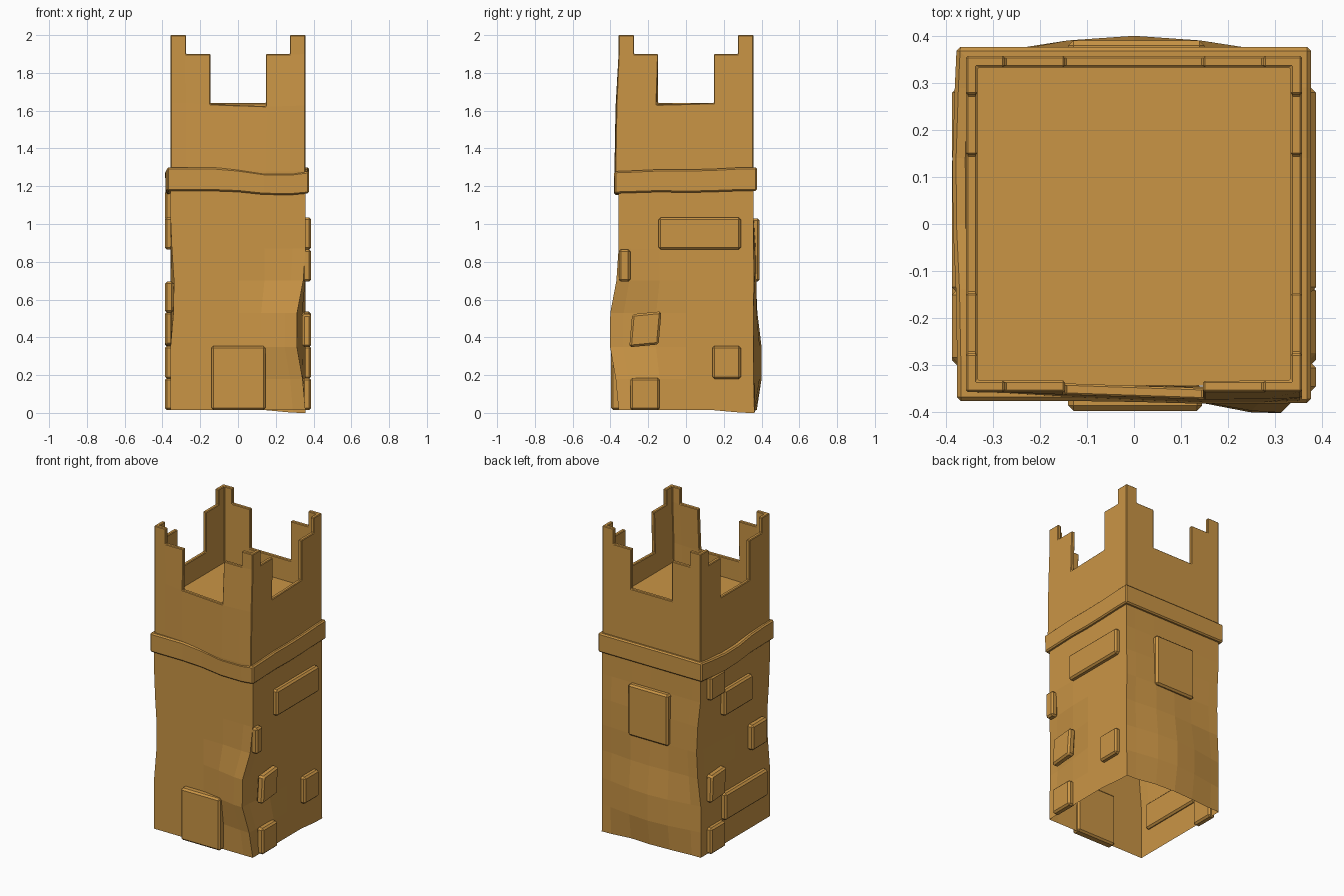
import bpy, bmesh
from mathutils import Vector, Matrix

if "Cube" in bpy.data.objects:
    bpy.data.objects.remove(bpy.data.objects["Cube"])

# Sandstone, the only colour
stone = bpy.data.materials.new("sandstone")
stone.use_nodes = True
colour = (0.59, 0.30, 0.06, 1)
stone.diffuse_color = colour
stone.node_tree.nodes["Principled BSDF"].inputs["Base Color"].default_value = colour


def finish(name, bm, thickness=0, bevel=0):
    mesh = bpy.data.meshes.new(name)
    bm.to_mesh(mesh)
    bm.free()
    mesh.materials.append(stone)
    obj = bpy.data.objects.new(name, mesh)
    bpy.context.scene.collection.objects.link(obj)
    if thickness:
        mod = obj.modifiers.new("thickness", 'SOLIDIFY')
        mod.thickness = thickness
        mod.offset = -1
        mod.use_even_offset = True
    if bevel:
        mod = obj.modifiers.new("worn_edges", 'BEVEL')
        mod.width = bevel
        mod.segments = 1
        mod.limit_method = 'ANGLE'
        mod.angle_limit = 0.8
    return obj


def square_ring(half, cuts, levels):
    """Four-sided sheet of quads, open at top and bottom."""
    bm = bmesh.new()
    outline = []
    for quarter in range(4):
        turn = Matrix.Rotation(quarter * 1.5707963, 3, 'Z')
        outline += [turn @ Vector((u, -half, 0)) for u in [-half] + cuts]
    rows = [[bm.verts.new(p + Vector((0, 0, z))) for p in outline] for z in levels]
    n = len(outline)
    for low, high in zip(rows, rows[1:]):
        for i in range(n):
            j = (i + 1) % n
            bm.faces.new((low[i], low[j], high[j], high[i]))
    return bm


def dent(bm, centre, push, radius):
    """Push vertices near a point, fading out with distance."""
    centre, push = Vector(centre), Vector(push)
    for v in bm.verts:
        fade = max(0, 1 - (v.co - centre).length / radius)
        v.co += push * min(1, fade * 1.4)


# Weathered lower wall, open underneath
wall = square_ring(0.357, [-0.29, -0.14, 0, 0.14, 0.29],
                   [0.015, 0.18, 0.35, 0.53, 0.7, 0.87, 1.03, 1.2])
dent(wall, (0.357, -0.357, 0.43), (-0.045, -0.045, 0), 0.33)
dent(wall, (0, 0.357, 0.27), (0, 0.043, 0), 0.36)
dent(wall, (0.1, 0.357, 0.75), (0, 0.015, 0), 0.3)
dent(wall, (-0.357, 0.357, 0.7), (0.022, 0.012, 0), 0.35)
dent(wall, (-0.357, -0.357, 0.65), (0.018, 0, 0), 0.3)
dent(wall, (0.357, 0.357, 0.01), (0, 0.005, -0.015), 0.2)
finish("lower_wall", wall)

# String course with a sagging upper edge
band = square_ring(0.376, [-0.29, -0.14, 0, 0.14, 0.29], [1.175, 1.3])
dent(band, (0.22, -0.376, 1.32), (0, -0.006, -0.032), 0.3)
dent(band, (-0.376, 0.1, 1.32), (-0.01, 0, -0.022), 0.3)
dent(band, (0.376, 0, 1.32), (0, 0, -0.012), 0.3)
finish("string_course", band, 0.035, 0.008)

# Upper wall with stepped battlements
parapet = square_ring(0.357, [-0.275, -0.147, 0.147, 0.275], [1.2, 1.3, 1.64, 1.9, 2.0])
gaps = []
for f in parapet.faces:
    c = f.calc_center_median()
    along = min(abs(c.x), abs(c.y))
    if (c.z > 1.64 and along < 0.147) or (c.z > 1.9 and along < 0.275):
        gaps.append(f)
bmesh.ops.delete(parapet, geom=gaps, context='FACES')
dent(parapet, (0.18, -0.357, 1.4), (0, -0.022, -0.022), 0.5)
finish("battlements", parapet, 0.024, 0.004)

# Roof floor inside the battlements
deck = bmesh.new()
bmesh.ops.create_grid(deck, x_segments=1, y_segments=1, size=0.343,
                      matrix=Matrix.Translation((0, 0, 1.5)))
finish("roof_floor", deck)


def brick(name, axis, sign, along, height, out=0.387, slant=0):
    """Raised block on one side: axis 0 faces x, axis 1 faces y."""
    bm = bmesh.new()
    bmesh.ops.create_cube(bm, size=1)
    for v in bm.verts:
        u = along[1] if v.co.x > 0 else along[0]
        z = height[1] if v.co.z > 0 else height[0]
        d = sign * (out if v.co.y > 0 else 0.34)
        if v.co.z > 0:
            u += slant
        z += slant * v.co.x
        v.co = (d, u, z) if axis == 0 else (u, d, z)
    bmesh.ops.recalc_face_normals(bm, faces=bm.faces)
    finish(name, bm, 0, 0.011)


# Brick courses and the spans they line up with
course = [(0.015, 0.185), (0.18, 0.355), (0.355, 0.53), (0.53, 0.695),
          (0.695, 0.865), (0.865, 1.035), (1.02, 1.175)]
near, far = (-0.295, -0.14), (0.14, 0.29)

brick("left_long_brick", 0, 1, (-0.145, 0.29), course[5])
brick("left_corner_brick", 0, 1, (-0.356, -0.295), course[4])
brick("left_slanted_brick", 0, 1, (-0.3, -0.145), course[2], slant=0.015)
brick("left_rear_brick", 0, 1, far, course[1])
brick("left_base_brick", 0, 1, near, course[0])
brick("right_top_brick", 0, -1, far, course[6])
brick("right_upper_brick", 0, -1, (-0.145, 0.145), course[5])
brick("right_front_brick", 0, -1, near, course[3])
brick("right_rear_brick", 0, -1, far, course[2], slant=-0.01)
brick("right_long_brick", 0, -1, (-0.3, 0.14), course[1])
brick("right_base_brick", 0, -1, far, course[0])

# Large square slabs on the front and back
brick("front_slab", 1, -1, (-0.14, 0.145), (0.015, 0.355), 0.397)
brick("back_slab", 1, 1, (-0.14, 0.15), (0.695, 1.03), 0.39)
